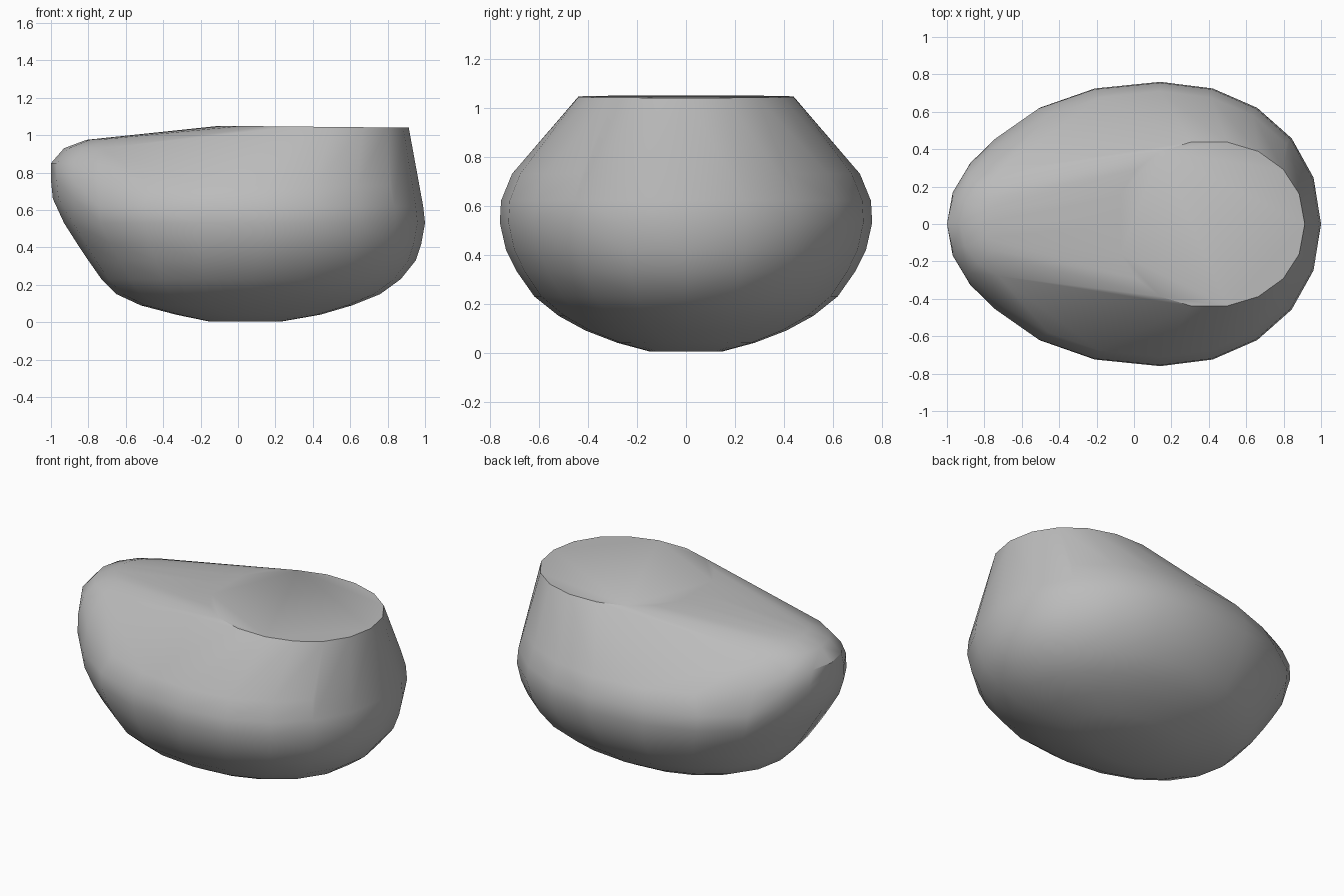
import bpy, bmesh, math

if "Cube" in bpy.data.objects:
    bpy.data.objects.remove(bpy.data.objects["Cube"], do_unlink=True)

stone = bpy.data.materials.new("stone grey")
stone.use_nodes = True
colour = (0.5, 0.5, 0.5, 1)
stone.diffuse_color = colour
stone.node_tree.nodes["Principled BSDF"].inputs["Base Color"].default_value = colour


def ring(bm, z, left, centre, right, half, power=2.1, sides=20, tilt=0):
    """Add the points of a rounded outline with different left and right reach."""
    for i in range(sides):
        a = math.tau * i / sides
        c, s = math.cos(a), math.sin(a)
        reach = right - centre if c > 0 else centre - left
        x = centre + reach * math.copysign(abs(c) ** (2 / power), c)
        y = half * math.copysign(abs(s) ** (2 / power), s)
        bm.verts.new((x, y, z + tilt * (x - centre)))


bm = bmesh.new()

# Rounded belly: height, left end, widest x, right end, half depth
for level in [(0.005, -0.16, 0.04, 0.24, 0.15), (0.04, -0.33, 0.04, 0.44, 0.28),
              (0.09, -0.52, 0.05, 0.61, 0.41), (0.15, -0.65, 0.06, 0.76, 0.52),
              (0.23, -0.73, 0.08, 0.87, 0.62), (0.33, -0.80, 0.10, 0.95, 0.69),
              (0.42, -0.86, 0.12, 0.98, 0.735), (0.53, -0.93, 0.14, 1.0, 0.76),
              (0.62, -0.94, 0.14, 0.99, 0.755), (0.73, -0.85, 0.14, 0.965, 0.71)]:
    ring(bm, *level)

# Narrow blunt end
for level in [(0.66, -0.99, -0.6, -0.3, 0.46), (0.76, -1.0, -0.6, -0.3, 0.44),
              (0.85, -1.0, -0.6, -0.3, 0.37), (0.93, -0.93, -0.6, -0.3, 0.30),
              (0.975, -0.81, -0.6, -0.4, 0.20)]:
    ring(bm, *level, power=2, sides=16)

# Flat cut top
ring(bm, 1.045, -0.1, 0.4, 0.913, 0.445, sides=18, tilt=-0.01)

# Wrap everything in one convex skin
hull = bmesh.ops.convex_hull(bm, input=bm.verts)
spare = {g for g in hull["geom_interior"] + hull["geom_unused"]
         if isinstance(g, bmesh.types.BMVert)}
bmesh.ops.delete(bm, geom=list(spare), context='VERTS')
bmesh.ops.dissolve_limit(bm, angle_limit=math.radians(1), verts=bm.verts, edges=bm.edges)
bmesh.ops.recalc_face_normals(bm, faces=bm.faces)

mesh = bpy.data.meshes.new("boulder")
bm.to_mesh(mesh)
bm.free()
mesh.materials.append(stone)
boulder = bpy.data.objects.new("boulder", mesh)
bpy.context.collection.objects.link(boulder)
bpy.context.view_layer.objects.active = boulder
boulder.select_set(True)
bpy.ops.object.shade_smooth_by_angle(angle=math.radians(35))
